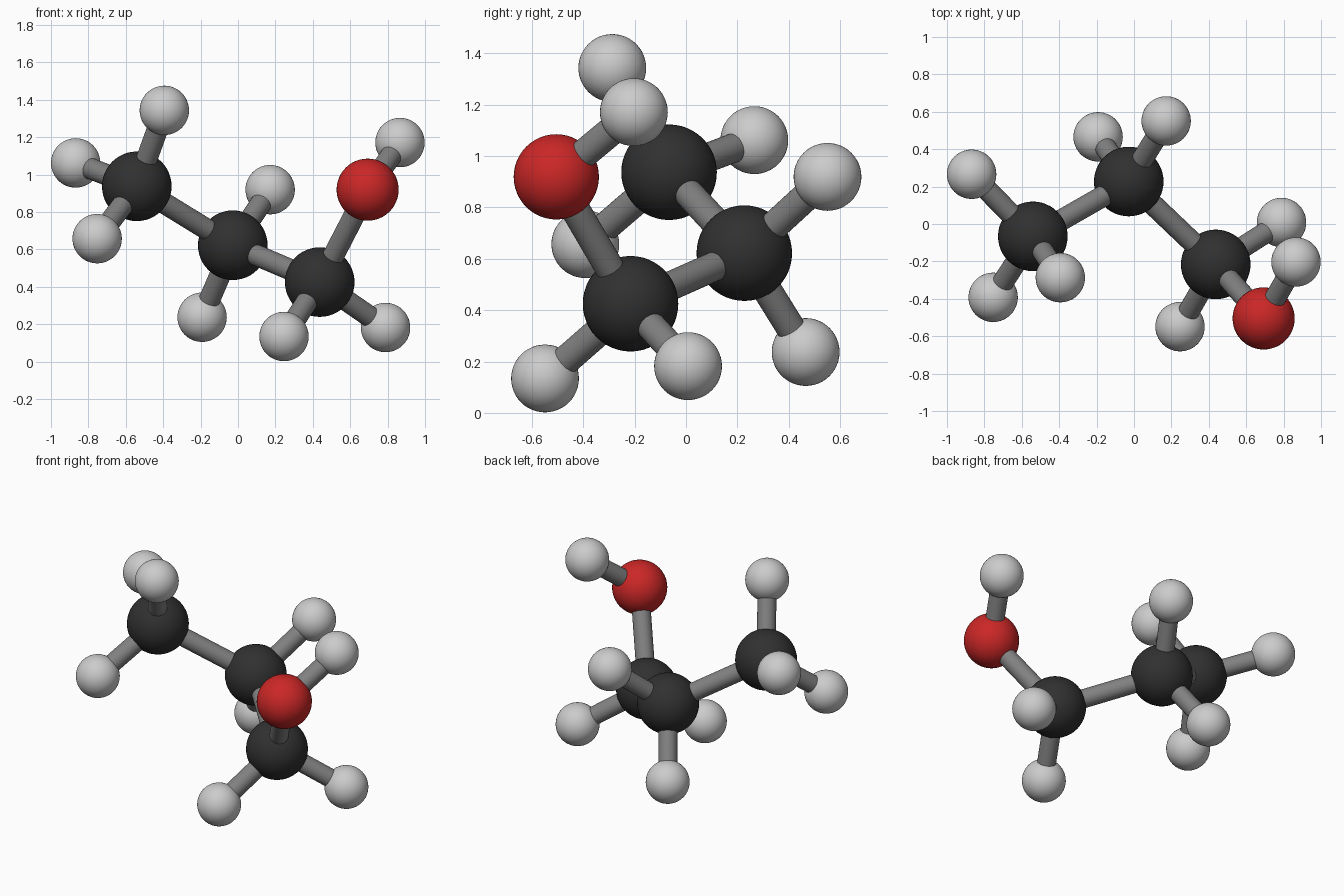
import bpy
from mathutils import Vector

if "Cube" in bpy.data.objects:
    bpy.data.objects.remove(bpy.data.objects["Cube"])


def material(name, rgb):
    m = bpy.data.materials.new(name)
    m.diffuse_color = (*rgb, 1)
    m.use_nodes = True
    m.node_tree.nodes["Principled BSDF"].inputs["Base Color"].default_value = m.diffuse_color
    return m


# name: radius, material
KINDS = {
    "carbon": (0.186, material("carbon_black", (0.03, 0.03, 0.03))),
    "oxygen": (0.166, material("oxygen_red", (0.6, 0.02, 0.02))),
    "hydrogen": (0.132, material("hydrogen_light", (0.6, 0.6, 0.6))),
}
BOND_MAT = material("bond_grey", (0.22, 0.22, 0.22))
BOND_RADIUS = 0.057

# Atoms: name, kind, centre, name of the atom it is bonded to
ATOMS = [
    ("carbon_end", "carbon", (-0.541, -0.066, 0.937), None),
    ("carbon_middle", "carbon", (-0.028, 0.227, 0.622), "carbon_end"),
    ("carbon_alcohol", "carbon", (0.437, -0.216, 0.425), "carbon_middle"),
    ("oxygen", "oxygen", (0.693, -0.505, 0.919), "carbon_alcohol"),
    ("hydrogen_hydroxyl", "hydrogen", (0.866, -0.203, 1.171), "oxygen"),
    ("hydrogen_end_top", "hydrogen", (-0.394, -0.287, 1.343), "carbon_end"),
    ("hydrogen_end_back", "hydrogen", (-0.868, 0.266, 1.062), "carbon_end"),
    ("hydrogen_end_front", "hydrogen", (-0.753, -0.392, 0.657), "carbon_end"),
    ("hydrogen_middle_top", "hydrogen", (0.172, 0.551, 0.919), "carbon_middle"),
    ("hydrogen_middle_low", "hydrogen", (-0.192, 0.466, 0.237), "carbon_middle"),
    ("hydrogen_alcohol_front", "hydrogen", (0.246, -0.549, 0.134), "carbon_alcohol"),
    ("hydrogen_alcohol_side", "hydrogen", (0.789, 0.008, 0.182), "carbon_alcohol"),
]


def finish(name, mat):
    ob = bpy.context.object
    ob.name = name
    ob.data.materials.append(mat)
    bpy.ops.object.shade_smooth_by_angle()


def add_bond(name, a, b):
    a, b = Vector(a), Vector(b)
    d = b - a
    bpy.ops.mesh.primitive_cylinder_add(
        vertices=32, radius=BOND_RADIUS, depth=d.length, location=(a + b) / 2,
        rotation=d.to_track_quat('Z', 'Y').to_euler())
    finish(name, BOND_MAT)


centres = {name: pos for name, _, pos, _ in ATOMS}
for name, kind, pos, partner in ATOMS:
    # Atom ball
    radius, mat = KINDS[kind]
    bpy.ops.mesh.primitive_uv_sphere_add(
        segments=48, ring_count=24, radius=radius, location=pos)
    finish(name, mat)
    # Stick to its neighbour
    if partner:
        add_bond("bond_" + name, centres[partner], pos)
